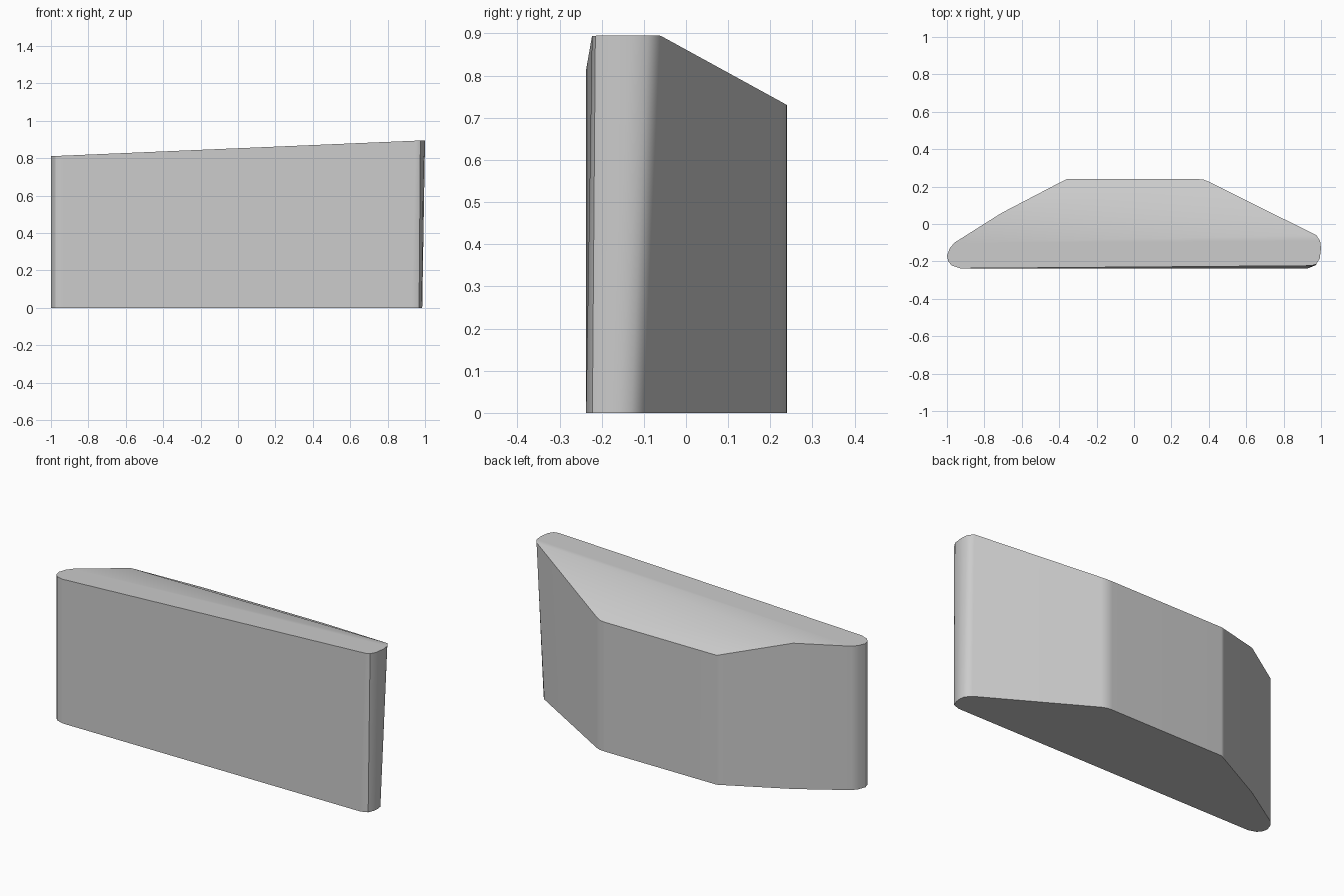
import bpy
import bmesh

# Remove the default cube
cube = bpy.data.objects.get("Cube")
if cube:
    bpy.data.objects.remove(cube, do_unlink=True)

# Plain grey material
grey = bpy.data.materials.new("plain_grey")
grey.use_nodes = True
colour = (0.6, 0.6, 0.6, 1)
grey.diffuse_color = colour
grey.node_tree.nodes["Principled BSDF"].inputs["Base Color"].default_value = colour

# Outline of the left-hand part, shared by the base and the top
shared = [(0.37, 0.238), (0.34, 0.24), (-0.36, 0.24), (-0.39, 0.225),
          (-0.71, 0.058), (-0.96, -0.1), (-0.985, -0.13), (-1, -0.17),
          (-0.993, -0.2), (-0.975, -0.222), (-0.93, -0.237)]
# Rounded tall end, which leans and widens towards the top
base_end = [(0.93, -0.237), (0.968, -0.222), (0.982, -0.19), (0.985, -0.16),
            (0.98, -0.13), (0.955, -0.1), (0.4, 0.226)]
top_end = [(0.95, -0.223), (0.975, -0.215), (0.993, -0.185), (1, -0.13),
           (0.995, -0.09), (0.975, -0.06), (0.4, 0.226)]
base_outline = shared + base_end
top_outline = shared + top_end


def top_height(x, y):
    """Long front slope meeting a steeper slope down to the back."""
    return min(0.853 + 0.0425 * x, 0.862 - 0.55 * y)


# Wedge block: walls, base, and a top split along the ridge
bm = bmesh.new()
base = [bm.verts.new((x, y, 0)) for x, y in base_outline]
top = [bm.verts.new((x, y, top_height(x, y))) for x, y in top_outline]
count = len(base)
for i in range(count):
    j = (i + 1) % count
    bm.faces.new((base[i], base[j], top[j], top[i]))
bm.faces.new(base)
ridge_left, ridge_right = 4, count - 2
bm.faces.new(top[ridge_left:ridge_right + 1])
bm.faces.new(top[ridge_right:] + top[:ridge_left + 1])
bmesh.ops.recalc_face_normals(bm, faces=bm.faces)

mesh = bpy.data.meshes.new("wedge_block")
bm.to_mesh(mesh)
bm.free()
mesh.materials.append(grey)
block = bpy.data.objects.new("wedge_block", mesh)
bpy.context.collection.objects.link(block)

# Soft shading over the shallow folds, crisp rims
bpy.ops.object.select_all(action="DESELECT")
block.select_set(True)
bpy.context.view_layer.objects.active = block
bpy.ops.object.shade_smooth_by_angle()
weighted = block.modifiers.new("weighted_normals", "WEIGHTED_NORMAL")
weighted.keep_sharp = True
